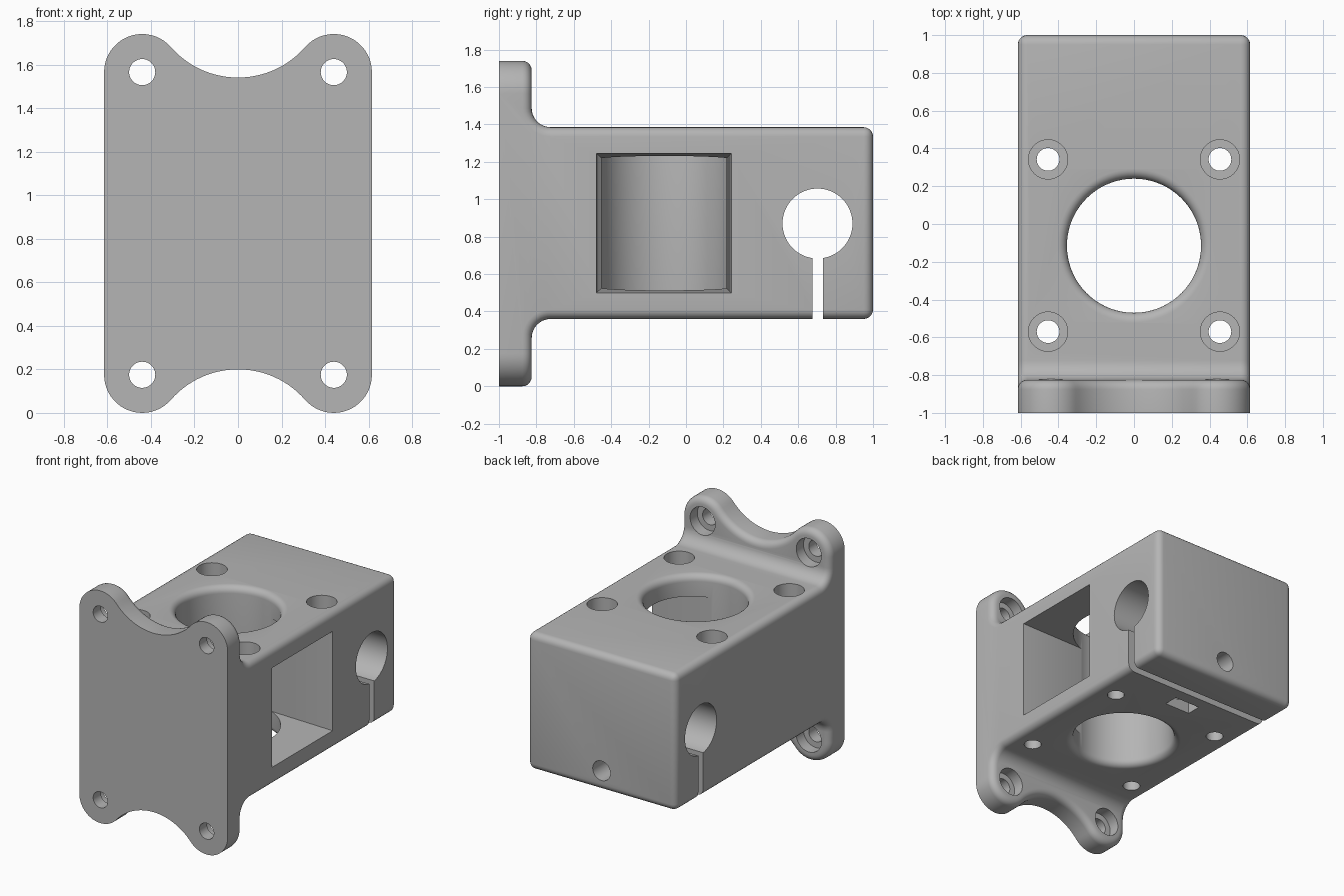
import bpy, bmesh, math
from mathutils import Vector, Matrix

if "Cube" in bpy.data.objects:
    bpy.data.objects.remove(bpy.data.objects["Cube"])

HALF = 0.615                 # half width
Z0, Z1, ZC = 0.36, 1.385, 0.87
YB = -0.825                  # back face of the flange
BORE_Y, BORE_R = -0.115, 0.355

grey = bpy.data.materials.new("plain grey")
grey.diffuse_color = (0.46, 0.46, 0.46, 1)
grey.use_nodes = True
grey.node_tree.nodes["Principled BSDF"].inputs["Base Color"].default_value = grey.diffuse_color


def arc(cx, cy, r, a0, a1, n):
    """Points on an arc, angles in degrees."""
    return [(cx + r * math.cos(math.radians(a0 + (a1 - a0) * i / n)),
             cy + r * math.sin(math.radians(a0 + (a1 - a0) * i / n))) for i in range(n + 1)]


def finish(bm, name):
    bmesh.ops.recalc_face_normals(bm, faces=bm.faces)
    me = bpy.data.meshes.new(name)
    bm.to_mesh(me)
    bm.free()
    ob = bpy.data.objects.new(name, me)
    bpy.context.collection.objects.link(ob)
    me.materials.append(grey)
    return ob


def extrude(name, pts, to3d, vec):
    """Prism from a flat outline."""
    bm = bmesh.new()
    face = bm.faces.new([bm.verts.new(to3d(a, b)) for a, b in pts])
    out = bmesh.ops.extrude_face_region(bm, geom=[face])
    bmesh.ops.translate(bm, vec=Vector(vec),
                        verts=[g for g in out["geom"] if isinstance(g, bmesh.types.BMVert)])
    return finish(bm, name)


def cylinder(name, p0, p1, r, n=48):
    p0, p1 = Vector(p0), Vector(p1)
    d = p1 - p0
    bm = bmesh.new()
    bmesh.ops.create_cone(bm, cap_ends=True, segments=n, radius1=r, radius2=r, depth=d.length,
                          matrix=Matrix.Translation((p0 + p1) / 2) @ d.to_track_quat('Z', 'Y').to_matrix().to_4x4())
    return finish(bm, name)


def box(name, lo, hi):
    lo, hi = Vector(lo), Vector(hi)
    bm = bmesh.new()
    bmesh.ops.create_cube(bm, size=1, matrix=Matrix.Translation((lo + hi) / 2) @ Matrix.Diagonal((*(hi - lo), 1)))
    return finish(bm, name)


def boolean(ob, tool, op='DIFFERENCE'):
    mod = ob.modifiers.new("cut", 'BOOLEAN')
    mod.operation, mod.solver, mod.object = op, 'EXACT', tool
    bpy.context.view_layer.objects.active = ob
    bpy.ops.object.modifier_apply(modifier=mod.name)
    bpy.data.objects.remove(tool)


# Side profile: flange and body with filleted inner corners
F = 0.102
profile = [(-1, -0.1), (YB, -0.1)] + arc(YB + F, Z0 - F, F, 180, 90, 10)
profile += [(1, Z0), (1, Z1)] + arc(YB + F, Z1 + F, F, 270, 180, 10) + [(YB, 1.84), (-1, 1.84)]
bracket = extrude("clamp_bracket", profile, lambda y, z: (-HALF, y, z), (2 * HALF, 0, 0))

# Front outline: four round lobes joined by concave arcs, mirrored top to bottom
lx, lz, lr, R = 0.44, 1.565, 0.175, 0.409
t = math.degrees(math.atan2(0.384, 0.44))
top = arc(lx, lz, lr, 0, 180 - t, 20) + arc(0, 1.54 + R, R, -t, t - 180, 28)[1:-1]
top += arc(-lx, lz, lr, t, 180, 20)
outline = top + [(x, 1.74 - z) for x, z in reversed(top)]
tool = extrude("outline_tool", outline, lambda x, z: (x * 1.0, -1.2, z), (0, 2.6, 0))
boolean(bracket, tool, 'INTERSECT')

# Round every outer edge except the front rim
bm = bmesh.new()
bm.from_mesh(bracket.data)
bmesh.ops.remove_doubles(bm, verts=bm.verts, dist=1e-4)
bmesh.ops.dissolve_limit(bm, angle_limit=0.005, verts=bm.verts, edges=bm.edges)
rims = [e for e in bm.edges if e.is_manifold and e.calc_face_angle() > 0.8
        and min(v.co.y for v in e.verts) > -0.95]
bmesh.ops.bevel(bm, geom=rims, offset=0.05, segments=5, profile=0.5, affect='EDGES', clamp_overlap=False)
bm.to_mesh(bracket.data)
bm.free()

# Main vertical bore with rounded mouths
q = 0.05
half = arc(BORE_R + q, Z1 - q, q, 180, 90, 6)
half = [(r, z) for r, z in half] + [(BORE_R + q, Z1 + 0.2)]
rings = [(r, 2 * ZC - z + 0.005) for r, z in reversed(half)] + half
bm = bmesh.new()
N = 72
loops = [[bm.verts.new((r * math.cos(2 * math.pi * i / N), BORE_Y + r * math.sin(2 * math.pi * i / N), z))
          for i in range(N)] for r, z in rings]
for a, b in zip(loops, loops[1:]):
    for i in range(N):
        bm.faces.new((a[i], a[(i + 1) % N], b[(i + 1) % N], b[i]))
bm.faces.new(loops[0])
bm.faces.new(loops[-1])
boolean(bracket, finish(bm, "bore_tool"))

# Tapered window on the right side, reaching the bore
bm = bmesh.new()
ends = []
for x, hy, hz in ((0.0, 0.328, 0.342), (0.63, 0.361, 0.373)):
    ends.append([bm.verts.new((x, -0.118 + sy * hy, 0.872 + sz * hz))
                 for sy, sz in ((-1, -1), (1, -1), (1, 1), (-1, 1))])
for e in ends:
    bm.faces.new(e)
for i in range(4):
    j = (i + 1) % 4
    bm.faces.new((ends[0][i], ends[0][j], ends[1][j], ends[1][i]))
boolean(bracket, finish(bm, "window_tool"))

# Cross rod hole with clamping slit, clamp screw hole and nut pocket
boolean(bracket, cylinder("rod_tool", (-1, 0.703, ZC), (1, 0.703, ZC), 0.187, 64))
boolean(bracket, box("slit_tool", (-1, 0.675, 0.2), (1, 0.733, 0.8)))
boolean(bracket, cylinder("screw_tool", (0, 0.4, 0.51), (0, 1.2, 0.51), 0.073))
boolean(bracket, box("nut_tool", (-0.105, 0.475, 0.2), (0.105, 0.585, 0.62)))

for sx in (-1, 1):
    # Vertical bolt holes, counterbored from the top
    for y in (-0.57, 0.342):
        x = sx * 0.455
        boolean(bracket, cylinder("bolt_tool", (x, y, 0.2), (x, y, 1.6), 0.06))
        boolean(bracket, cylinder("bolt_head_tool", (x, y, Z1 - 0.14), (x, y, 1.6), 0.104))
    # Flange holes, counterbored from behind
    for z in (0.175, 1.565):
        x = sx * lx
        boolean(bracket, cylinder("flange_tool", (x, -1.1, z), (x, -0.7, z), 0.06))
        boolean(bracket, cylinder("flange_head_tool", (x, -0.91, z), (x, -0.6, z), 0.104))

bpy.ops.object.select_all(action='DESELECT')
bracket.select_set(True)
bpy.context.view_layer.objects.active = bracket
bpy.ops.object.shade_smooth_by_angle(angle=math.radians(30))
